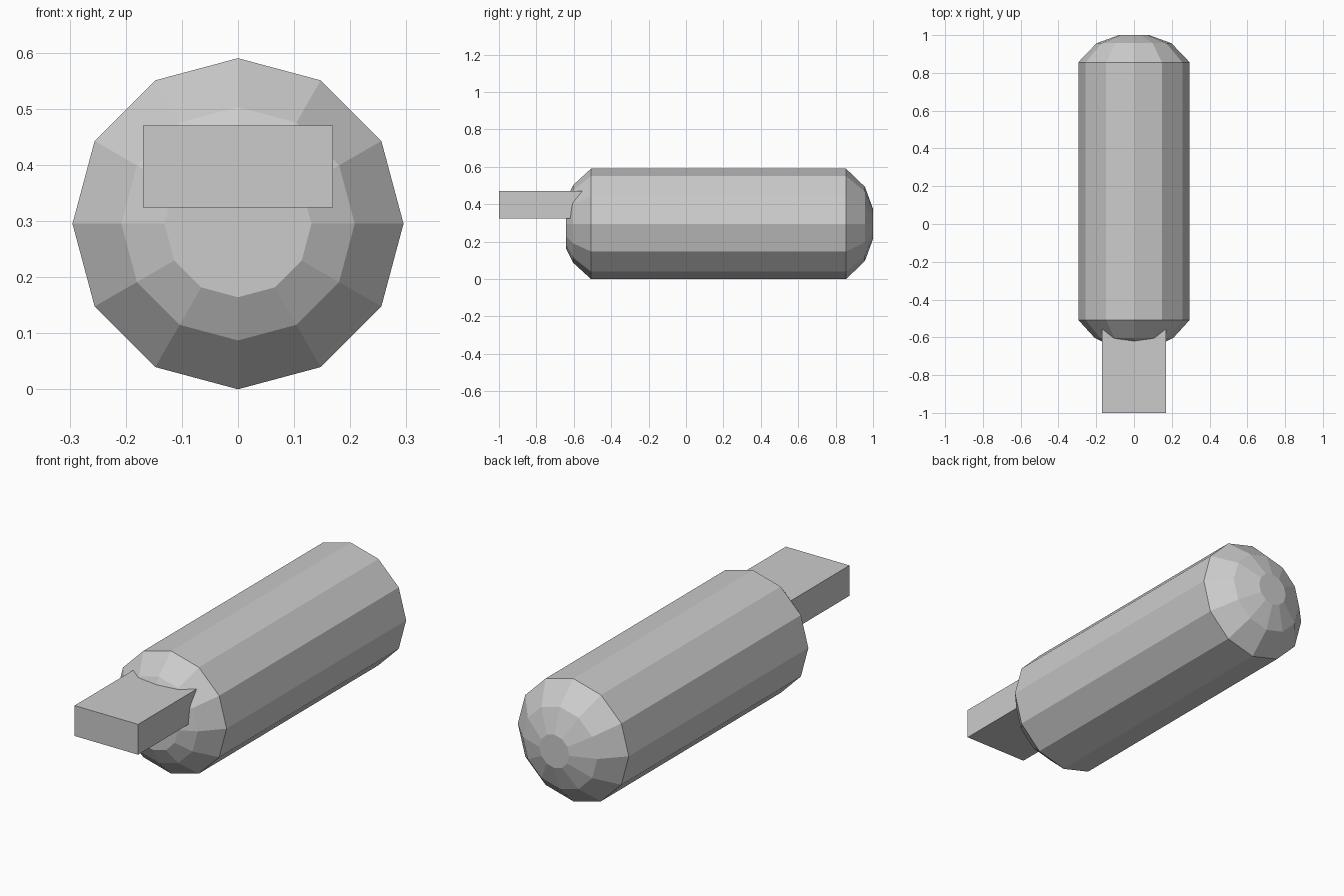
import bpy, bmesh
from math import sin, cos, pi

if "Cube" in bpy.data.objects:
    bpy.data.objects.remove(bpy.data.objects["Cube"])

SIDES, CENTRE_Z = 12, 0.295


def make_object(name, bm):
    bmesh.ops.recalc_face_normals(bm, faces=bm.faces)
    mesh = bpy.data.meshes.new(name)
    bm.to_mesh(mesh)
    bm.free()
    obj = bpy.data.objects.new(name, mesh)
    bpy.context.collection.objects.link(obj)
    return obj


# Capsule body: (y, radius) profile swept around the y axis
profile = [(-0.642, 0.131), (-0.603, 0.208), (-0.508, 0.295),
           (0.856, 0.295), (0.957, 0.198), (1.0, 0.08)]
bm = bmesh.new()
rings = [[bm.verts.new((r * sin(2 * pi * i / SIDES), y,
                        CENTRE_Z + r * cos(2 * pi * i / SIDES)))
          for i in range(SIDES)] for y, r in profile]
for a, b in zip(rings, rings[1:]):
    for i in range(SIDES):
        j = (i + 1) % SIDES
        bm.faces.new((a[i], a[j], b[j], b[i]))
bm.faces.new(rings[0])
bm.faces.new(rings[-1])
make_object("capsule_body", bm)

# Flat connector bar, sunk into the front end of the body
x_half, y0, y1, z0, z1 = 0.169, -1.0, -0.53, 0.324, 0.47
bm = bmesh.new()
bmesh.ops.create_cube(bm, size=1)
for v in bm.verts:
    v.co = (v.co.x * 2 * x_half,
            (y0 + y1) / 2 + v.co.y * (y1 - y0),
            (z0 + z1) / 2 + v.co.z * (z1 - z0))
make_object("connector_bar", bm)
